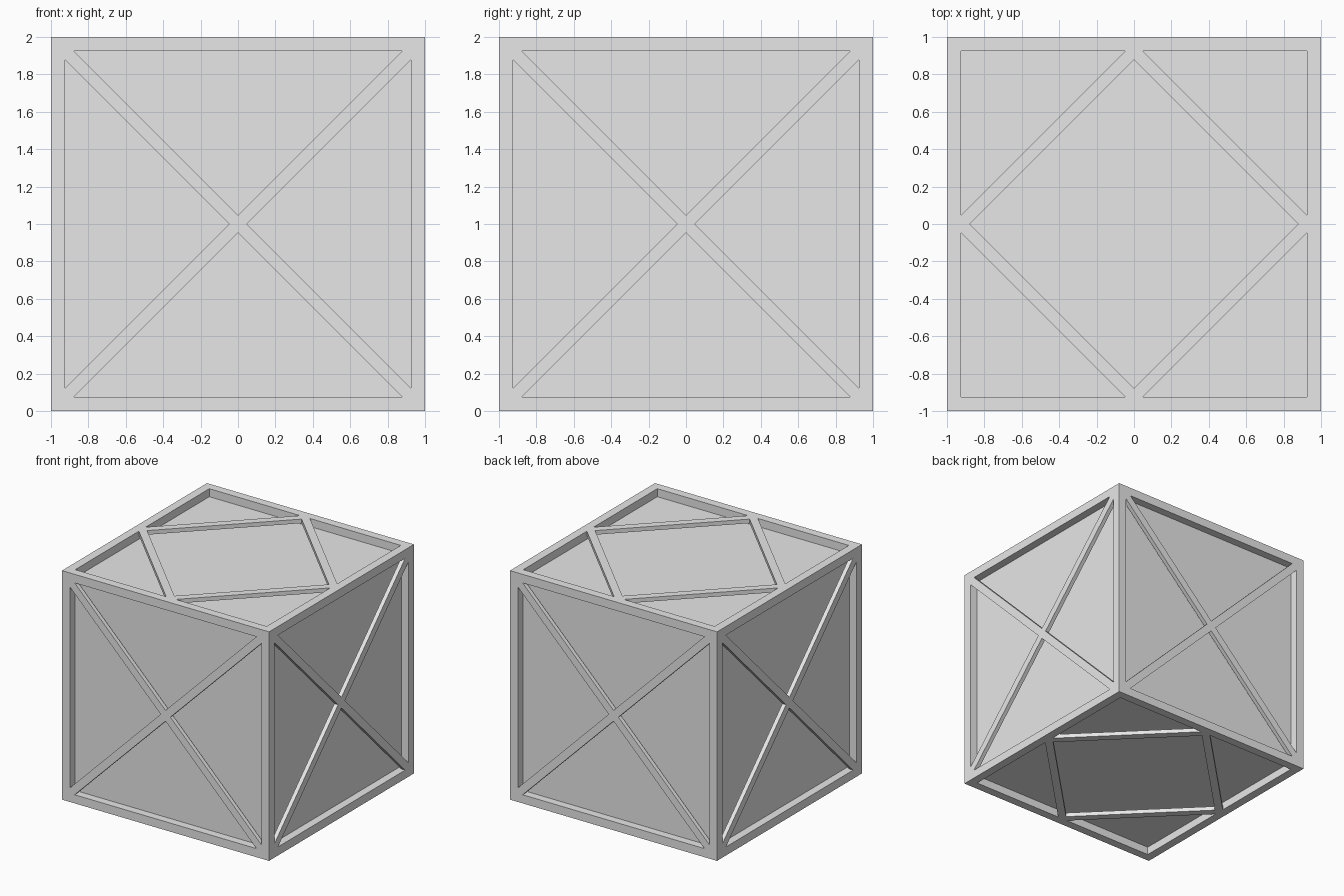
import bpy, bmesh
from math import pi
from mathutils import Matrix, Vector

old = bpy.data.objects.get("Cube")
if old:
    bpy.data.objects.remove(old, do_unlink=True)

FRAME = 0.075    # width of the edge frame
DEPTH = 0.07     # recess of the panels
THICK = 0.036    # thickness of the braces
INNER = 1 - FRAME
HALF = 0.047     # half of a brace, measured along the frame

grey = bpy.data.materials.new("light_grey")
grey.use_nodes = True
colour = (0.8, 0.8, 0.8, 1)
grey.diffuse_color = colour
grey.node_tree.nodes["Principled BSDF"].inputs["Base Color"].default_value = colour


def finish(name, bm):
    bmesh.ops.recalc_face_normals(bm, faces=bm.faces[:])
    mesh = bpy.data.meshes.new(name)
    bm.to_mesh(mesh)
    bm.free()
    mesh.materials.append(grey)
    obj = bpy.data.objects.new(name, mesh)
    bpy.context.collection.objects.link(obj)
    return obj


def quarter_turns(points):
    """The outline repeated four times about the face centre."""
    return [[Matrix.Rotation(k * pi / 2, 2) @ Vector(p) for p in points] for k in range(4)]


def plates(name, outlines, turn):
    """Thin plates, flush with one side of the box."""
    bm = bmesh.new()
    for outline in outlines:
        face = bm.faces.new([bm.verts.new((p.x, p.y, 1 - THICK)) for p in outline])
        grown = bmesh.ops.extrude_face_region(bm, geom=[face], use_keep_orig=True)
        top = [v for v in grown["geom"] if isinstance(v, bmesh.types.BMVert)]
        bmesh.ops.translate(bm, verts=top, vec=(0, 0, THICK))
    bmesh.ops.transform(bm, matrix=Matrix.Translation((0, 0, 1)) @ turn, verts=bm.verts[:])
    return finish(name, bm)


# Box with a raised frame around a sunken panel on every side
bm = bmesh.new()
bmesh.ops.create_cube(bm, size=2, matrix=Matrix.Translation((0, 0, 1)))
panels = bm.faces[:]
bmesh.ops.inset_individual(bm, faces=panels, thickness=FRAME, use_even_offset=True)
bmesh.ops.inset_individual(bm, faces=panels, thickness=0, depth=-DEPTH)
finish("box_frame_and_panels", bm)

# Crossed braces on the four upright sides, as one outline each
arm = [(HALF, 0), (INNER, INNER - HALF), (INNER, INNER), (INNER - HALF, INNER)]
cross = [sum(quarter_turns(arm), [])]
tip = Matrix.Rotation(pi / 2, 4, "X")
for k, side in enumerate(("front", "left", "back", "right")):
    plates(side + "_cross_brace", cross, Matrix.Rotation(k * pi / 2, 4, "Z") @ tip)

# Diamond braces on the top and bottom
bar = [(INNER - HALF, 0), (INNER, 0), (INNER, HALF),
       (HALF, INNER), (0, INNER), (0, INNER - HALF)]
diamond = quarter_turns(bar)
plates("top_diamond_brace", diamond, Matrix.Identity(4))
plates("bottom_diamond_brace", diamond, Matrix.Rotation(pi, 4, "X"))
